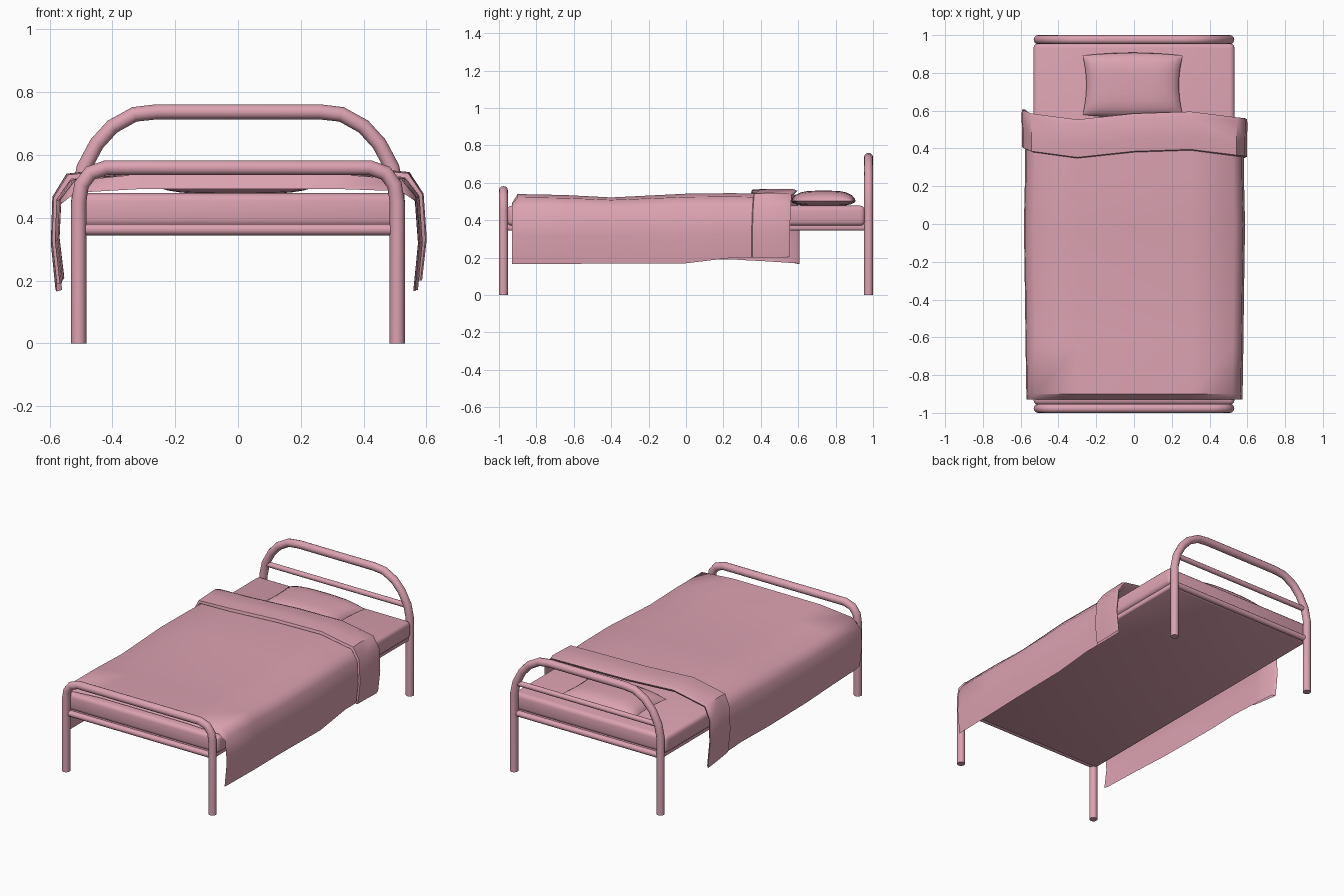
import bpy, bmesh, math

if "Cube" in bpy.data.objects:
    bpy.data.objects.remove(bpy.data.objects["Cube"])

mat = bpy.data.materials.new("pink")
mat.diffuse_color = (0.71, 0.36, 0.44, 1)
mat.use_nodes = True
mat.node_tree.nodes["Principled BSDF"].inputs["Base Color"].default_value = mat.diffuse_color


def finish(ob, angle=40):
    ob.data.materials.append(mat)
    bpy.ops.object.select_all(action='DESELECT')
    ob.select_set(True)
    bpy.context.view_layer.objects.active = ob
    bpy.ops.object.shade_smooth_by_angle(angle=math.radians(angle))
    return ob


def from_bmesh(name, bm, angle=40):
    bmesh.ops.recalc_face_normals(bm, faces=bm.faces)
    me = bpy.data.meshes.new(name)
    bm.to_mesh(me)
    bm.free()
    ob = bpy.data.objects.new(name, me)
    bpy.context.collection.objects.link(ob)
    return finish(ob, angle)


def tube(name, pts, r):
    cu = bpy.data.curves.new(name, 'CURVE')
    cu.dimensions = '3D'
    cu.bevel_depth, cu.bevel_resolution, cu.use_fill_caps = r, 4, True
    sp = cu.splines.new('POLY')
    sp.points.add(len(pts) - 1)
    for p, c in zip(sp.points, pts):
        p.co = (*c, 1)
    ob = bpy.data.objects.new(name, cu)
    bpy.context.collection.objects.link(ob)
    bpy.ops.object.select_all(action='DESELECT')
    ob.select_set(True)
    bpy.context.view_layer.objects.active = ob
    bpy.ops.object.convert(target='MESH')
    ob = bpy.context.view_layer.objects.active
    ob.name = name
    return finish(ob, 50)


def arch(name, half, y, r=0.024):
    left = [(-x, y, z) for x, z in half]
    right = [(x, y, z) for x, z in reversed(half)]
    return tube(name, left + right, r)


def slab(name, hx, hy, z0, z1, bevel, seg):
    bm = bmesh.new()
    bmesh.ops.create_cube(bm, size=1)
    for v in bm.verts:
        v.co = (v.co.x * 2 * hx, v.co.y * 2 * hy, (z0 + z1) / 2 + v.co.z * (z1 - z0))
    bmesh.ops.bevel(bm, geom=bm.edges[:], offset=bevel, segments=seg,
                    profile=0.5, affect='EDGES')
    return from_bmesh(name, bm, 50)


# Tubular frame
arch("headboard_frame", [(.507, 0), (.507, .48), (.49, .56), (.45, .635), (.40, .69),
                         (.33, .729), (.26, .737)], 0.976)
arch("footboard_frame", [(.507, 0), (.507, .45), (.498, .505), (.47, .542), (.42, .559)], -0.976)
for name, y, z, r, hx in (("headboard_middle_bar", .976, .555, .016, .495),
                          ("headboard_lower_bar", .97, .362, .018, .507),
                          ("footboard_lower_bar", -.97, .362, .018, .507)):
    tube(name, [(-hx, y, z), (hx, y, z)], r)

# Base and mattress
slab("bed_base", .515, .96, .345, .378, .01, 2)
slab("mattress", .532, .957, .37, .478, .025, 3)

# Blanket: cross-section columns (x, z, share of hem change, share of top change, fold wobble)
cols = [(-.565, .17, 1, 0, .022), (-.58, .32, .4, 0, .022), (-.575, .455, 0, .3, .018),
        (-.53, .51, 0, .8, .0), (-.30, .53, 0, 1, -.032), (0, .53, 0, 1, 0),
        (.30, .53, 0, 1, .01), (.53, .515, 0, .8, -.02), (.575, .465, 0, .3, -.025),
        (.585, .32, .4, 0, -.03), (.57, .17, 1, 0, -.03)]
# Rows: y, top change, left hem, right hem, outward push, wobble amount
rows = [(-.93, -.038, .04, -.004, -.012, 0), (-.90, .01, .035, -.004, -.010, 0),
        (-.65, .005, .03, -.004, -.006, 0), (-.40, -.008, .02, 0, -.003, 0),
        (0, .012, .02, 0, .003, 0), (.25, .015, .02, .03, -.003, 0),
        (.42, .010, .01, .03, -.004, .8), (.57, .010, 0, .03, -.004, 1),
        (.585, .028, -.005, .035, .012, 1), (.56, .038, 0, .03, .016, 1),
        (.45, .038, .01, .03, .012, 1), (.385, .033, .02, .03, .012, 1),
        (.38, .016, .02, .03, .002, 1)]
bm = bmesh.new()
grid = []
for y, top, lh, rh, push, wob in rows:
    line = []
    for x, z, hem, t, w in cols:
        side = -1 if x < 0 else 1
        out = side * push if abs(x) > .5 else 0
        line.append(bm.verts.new((x + out, y + wob * w,
                                  z + t * top + hem * (lh if x < 0 else rh))))
    grid.append(line)
for a, b in zip(grid, grid[1:]):
    for i in range(len(cols) - 1):
        bm.faces.new((a[i], a[i + 1], b[i + 1], b[i]))
from_bmesh("blanket", bm, 50)

# Pillow: two domed sheets with pulled-out corners
N = 12
bm = bmesh.new()
for sign in (1, -1):
    g = []
    for j in range(N + 1):
        v = math.sin((2 * j / N - 1) * math.pi / 2)
        line = []
        for i in range(N + 1):
            u = math.sin((2 * i / N - 1) * math.pi / 2)
            dome = ((1 - u ** 4) * (1 - v ** 4)) ** 0.6
            x = -.007 + u * (.245 + .02 * v * v)
            y = .735 + v * (.172 - .016 * u * u)
            z = .502 + (.056 * dome if sign > 0 else -.026 * dome)
            line.append(bm.verts.new((x, y, z)))
        g.append(line)
    for a, b in zip(g, g[1:]):
        for i in range(N):
            bm.faces.new((a[i], a[i + 1], b[i + 1], b[i]))
bmesh.ops.remove_doubles(bm, verts=bm.verts, dist=1e-4)
from_bmesh("pillow", bm, 60)
